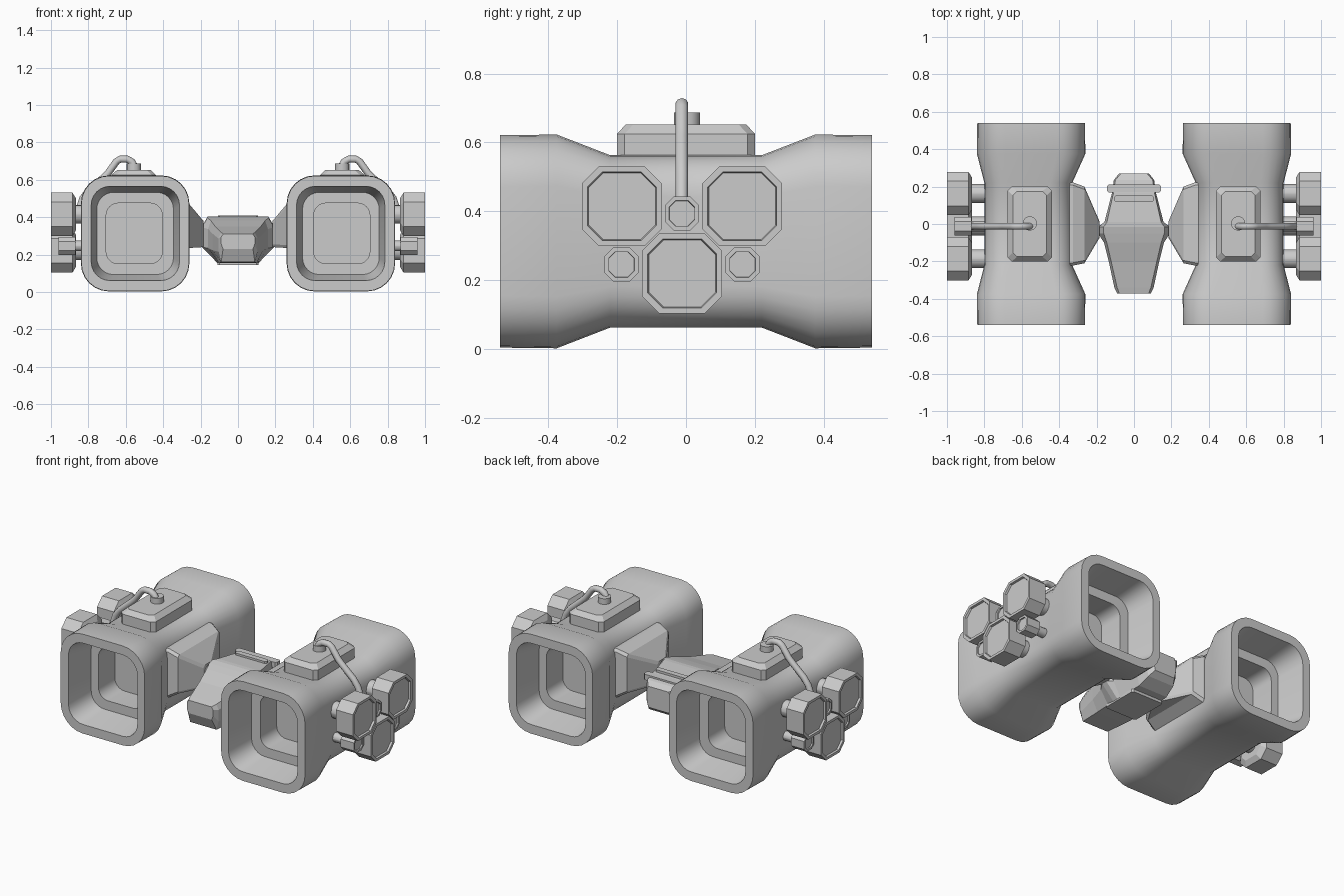
import bpy, bmesh, math
from mathutils import Vector

if "Cube" in bpy.data.objects:
    bpy.data.objects.remove(bpy.data.objects["Cube"])


def rrect(hu, hv, r, n=1):
    """Rounded (n>1) or chamfered (n=1) rectangle as (u, v) pairs."""
    pts = []
    for k, (su, sv) in enumerate([(1, 1), (-1, 1), (-1, -1), (1, -1)]):
        for i in range(n + 1):
            a = math.pi / 2 * (k + i / n)
            pts.append((su * (hu - r) + r * math.cos(a), sv * (hv - r) + r * math.sin(a)))
    return pts


def loft(name, rings, mirror=True, smooth=None):
    """Skin equal-length rings of 3D points and cap both ends."""
    bm = bmesh.new()
    vs = [[bm.verts.new(p) for p in ring] for ring in rings]
    n = len(vs[0])
    for a, b in zip(vs, vs[1:]):
        for i in range(n):
            bm.faces.new((a[i], a[(i + 1) % n], b[(i + 1) % n], b[i]))
    bm.faces.new(vs[0][::-1])
    bm.faces.new(vs[-1])
    bmesh.ops.recalc_face_normals(bm, faces=bm.faces)
    me = bpy.data.meshes.new(name)
    bm.to_mesh(me)
    bm.free()
    ob = bpy.data.objects.new(name, me)
    bpy.context.collection.objects.link(ob)
    if mirror:
        m = ob.modifiers.new("mirror", 'MIRROR')
        m.use_mirror_merge = False
    if smooth:
        bpy.ops.object.select_all(action='DESELECT')
        bpy.context.view_layer.objects.active = ob
        ob.select_set(True)
        bpy.ops.object.shade_smooth_by_angle(angle=math.radians(smooth))
    return ob


def along_x(x, cy, cz, hu, hv, r, n=1):
    return [(x, cy + u, cz + v) for u, v in rrect(hu, hv, r, n)]


def along_y(y, cx, cz, hu, hv, r, n=1):
    return [(cx + u, y, cz + v) for u, v in rrect(hu, hv, r, n)]


def along_z(z, cx, cy, hu, hv, r, n=1):
    return [(cx + u, cy + v, z) for u, v in rrect(hu, hv, r, n)]


# Engine pods: inner recess, ledge, mouth, outer skin with waist, repeated to the back
half = [(-0.20, 0.555, 0.15, 0.162, 0.065),
        (-0.36, 0.555, 0.15, 0.162, 0.065),
        (-0.36, 0.55, 0.205, 0.22, 0.09),
        (-0.54, 0.549, 0.236, 0.252, 0.10),
        (-0.54, 0.55, 0.288, 0.308, 0.15),
        (-0.375, 0.55, 0.29, 0.31, 0.15),
        (-0.22, 0.565, 0.235, 0.25, 0.12)]
full = half + [(-h[0],) + h[1:] for h in reversed(half)]
loft("engine_pod", [along_y(y, cx, 0.313, hx, hz, r, 6) for y, cx, hx, hz, r in full], smooth=32)

# Top housing with chamfered lid
loft("top_housing", [along_z(z, 0.557, 0, hx, hy, 0.022) for z, hx, hy in
                     [(0.54, 0.118, 0.2), (0.625, 0.118, 0.2), (0.652, 0.09, 0.175)]])

# Hose socket on the housing
loft("hose_socket", [along_z(z, 0.557, 0.003, 0.038, 0.038, 0.037, 4) for z in (0.64, 0.687)], smooth=40)


# Round bar swept along a path lying in a plane of constant y
def tube(name, path, rad, y, sides=10):
    rings = []
    for i, (x, z) in enumerate(path):
        a, b = Vector(path[max(i - 1, 0)]), Vector(path[min(i + 1, len(path) - 1)])
        d = (b - a).normalized()
        rings.append([(x - d.y * rad * math.cos(t), y + rad * math.sin(t), z + d.x * rad * math.cos(t))
                      for t in (2 * math.pi * k / sides for k in range(sides))])
    return loft(name, rings, smooth=60)


tube("hose", [(0.555, 0.675), (0.568, 0.697), (0.592, 0.71), (0.63, 0.71), (0.65, 0.698), (0.695, 0.635),
              (0.72, 0.61), (0.80, 0.54), (0.83, 0.50), (0.85, 0.44), (0.88, 0.40)], 0.019, -0.012)

# Side clusters: three large and three small octagonal canisters on stubs
for cy, cz in [(-0.186, 0.415), (0.163, 0.415), (-0.011, 0.22)]:
    loft("large_canister", [along_x(x, cy, cz, h, h, c) for x, h, c in
                            [(0.866, 0.085, 0.04), (0.885, 0.116, 0.05), (1.0, 0.116, 0.05),
                             (1.0, 0.1, 0.044), (0.988, 0.097, 0.043)]])
    loft("large_stub", [along_x(x, cy, cz, 0.05, 0.05, 0.049, 4) for x in (0.76, 0.875)], smooth=40)
for cy, cz in [(-0.187, 0.246), (0.164, 0.246), (-0.012, 0.394)]:
    loft("small_canister", [along_x(x, cy, cz, h, h, h * 0.5) for x, h in
                            [(0.87, 0.049), (0.96, 0.049), (0.96, 0.037), (0.952, 0.036)]])
    loft("small_stub", [along_x(x, cy, cz, 0.028, 0.028, 0.027, 3) for x in (0.77, 0.875)], smooth=40)

# Pylons: tapered blocks from the pod walls to the hull
loft("pylon", [along_x(x, cy, cz, hy, hz, 0.015) for x, cy, cz, hy, hz in
               [(0.36, 0, 0.34, 0.225, 0.16), (0.325, 0, 0.35, 0.222, 0.15),
                (0.265, -0.005, 0.355, 0.205, 0.12), (0.185, -0.03, 0.31, 0.045, 0.07)]])


# Central hull: eight-sided sections of half width, bottom and top
def hull_ring(y, wt, w, wb, zb, zt):
    zl, zu = zb + (zt - zb) * 0.35, zb + (zt - zb) * 0.8
    side = [(wt, zt), (w, zu), (w, zl), (wb, zb)]
    return [(x, y, z) for x, z in side] + [(-x, y, z) for x, z in side[::-1]]


loft("hull", [hull_ring(*s) for s in [
    (-0.372, 0.078, 0.09, 0.08, 0.23, 0.31), (-0.34, 0.09, 0.105, 0.09, 0.16, 0.318),
    (-0.20, 0.122, 0.135, 0.10, 0.155, 0.35), (-0.10, 0.145, 0.16, 0.105, 0.155, 0.382),
    (-0.05, 0.162, 0.192, 0.11, 0.155, 0.395), (-0.015, 0.162, 0.192, 0.11, 0.155, 0.403),
    (0.01, 0.145, 0.158, 0.11, 0.155, 0.404), (0.165, 0.11, 0.118, 0.10, 0.165, 0.395),
    (0.235, 0.10, 0.108, 0.09, 0.20, 0.38), (0.27, 0.07, 0.08, 0.07, 0.23, 0.36)]], mirror=False)

# Rear cross bar, top fin and belly plate
for name, size in [("cross_bar", (0.145, 0.19, 0.022, 0.36, 0.395)),
                   ("top_fin", (0.108, 0.135, 0.017, 0.38, 0.41)),
                   ("belly_plate", (0.11, 0.0, 0.12, 0.145, 0.165))]:
    hx, cy, hy, z0, z1 = size
    loft(name, [along_z(z, 0, cy, hx, hy, 0.01) for z in (z0, z1)], mirror=False)
